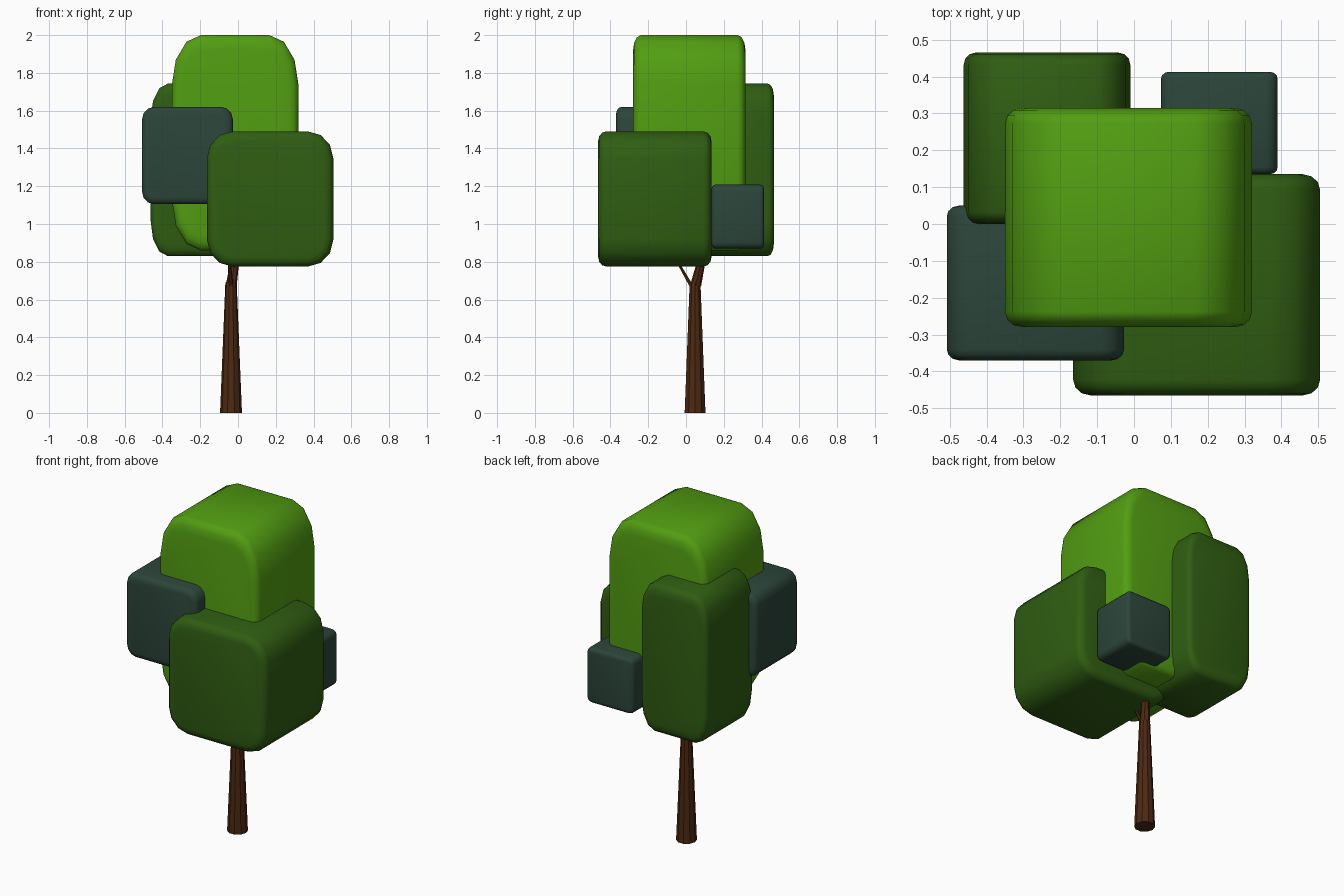
import bpy, bmesh, math
from mathutils import Vector

if "Cube" in bpy.data.objects:
    bpy.data.objects.remove(bpy.data.objects["Cube"])


def material(name, rgb):
    m = bpy.data.materials.new(name)
    m.diffuse_color = (*rgb, 1)
    m.use_nodes = True
    m.node_tree.nodes["Principled BSDF"].inputs["Base Color"].default_value = m.diffuse_color
    return m


LIGHT = material("light_leaf", (0.085, 0.34, 0.006))
DARK = material("dark_leaf", (0.029, 0.11, 0.006))
TEAL = material("teal_leaf", (0.025, 0.06, 0.042))
BARK = material("bark", (0.075, 0.022, 0.006))


def finish(name, bm, mat, angle):
    bmesh.ops.recalc_face_normals(bm, faces=bm.faces)
    me = bpy.data.meshes.new(name)
    bm.to_mesh(me)
    bm.free()
    me.materials.append(mat)
    ob = bpy.data.objects.new(name, me)
    bpy.context.collection.objects.link(ob)
    bpy.context.view_layer.objects.active = ob
    ob.select_set(True)
    bpy.ops.object.shade_smooth_by_angle(angle=math.radians(angle))
    ob.select_set(False)
    return ob


def foliage(name, lo, hi, mat, corner, rim):
    """Block with wide front-view corners and a tighter front/back rim."""
    lo, hi = Vector(lo), Vector(hi)
    size = hi - lo
    bm = bmesh.new()
    bmesh.ops.create_cube(bm, size=1)
    along_y = [e for e in bm.edges
               if abs(e.verts[0].co.y - e.verts[1].co.y) > 0.5]
    bmesh.ops.bevel(bm, geom=along_y, offset=corner, segments=3,
                    profile=0.5, affect='EDGES')
    rims = [e for e in bm.edges
            if abs(e.verts[0].co.y - e.verts[1].co.y) < 1e-4]
    bmesh.ops.bevel(bm, geom=rims, offset=rim, segments=3,
                    profile=0.5, affect='EDGES')
    bmesh.ops.scale(bm, vec=size, verts=bm.verts)
    bmesh.ops.translate(bm, vec=(lo + hi) / 2, verts=bm.verts)
    return finish(name, bm, mat, 40)


def limb(name, rings, sides):
    """Tapered limb through (x, y, z, radius) rings."""
    bm = bmesh.new()
    loops = []
    for x, y, z, r in rings:
        loops.append([bm.verts.new((x + r * math.cos(2 * math.pi * i / sides),
                                    y + r * math.sin(2 * math.pi * i / sides), z))
                      for i in range(sides)])
    for a, b in zip(loops, loops[1:]):
        for i in range(sides):
            j = (i + 1) % sides
            bm.faces.new((a[i], a[j], b[j], b[i]))
    bm.faces.new(loops[0][::-1])
    bm.faces.new(loops[-1])
    return finish(name, bm, BARK, 20)


# Foliage blocks
foliage("crown_main", (-0.35, -0.28, 0.86), (0.32, 0.315, 2.0), LIGHT, 0.23, 0.07)
foliage("crown_front", (-0.165, -0.465, 0.775), (0.505, 0.135, 1.49), DARK, 0.20, 0.07)
foliage("crown_back", (-0.462, 0.0, 0.83), (-0.01, 0.465, 1.743), DARK, 0.20, 0.07)
foliage("crown_left", (-0.508, -0.37, 1.105), (-0.027, 0.05, 1.62), TEAL, 0.13, 0.07)
foliage("crown_small", (0.073, 0.135, 0.87), (0.39, 0.413, 1.208), TEAL, 0.10, 0.07)

# Trunk and branches running up into the foliage
limb("trunk", [(-0.037, 0.048, 0, 0.058), (-0.037, 0.048, 0.69, 0.03)], 10)
limb("thick_branch", [(-0.037, 0.05, 0.67, 0.03), (-0.018, 0.078, 0.79, 0.023),
                      (0.0, 0.1, 0.95, 0.018)], 8)
limb("thin_branch", [(-0.035, 0.035, 0.66, 0.013), (-0.045, -0.033, 0.78, 0.009),
                     (-0.05, -0.09, 0.9, 0.007)], 6)
